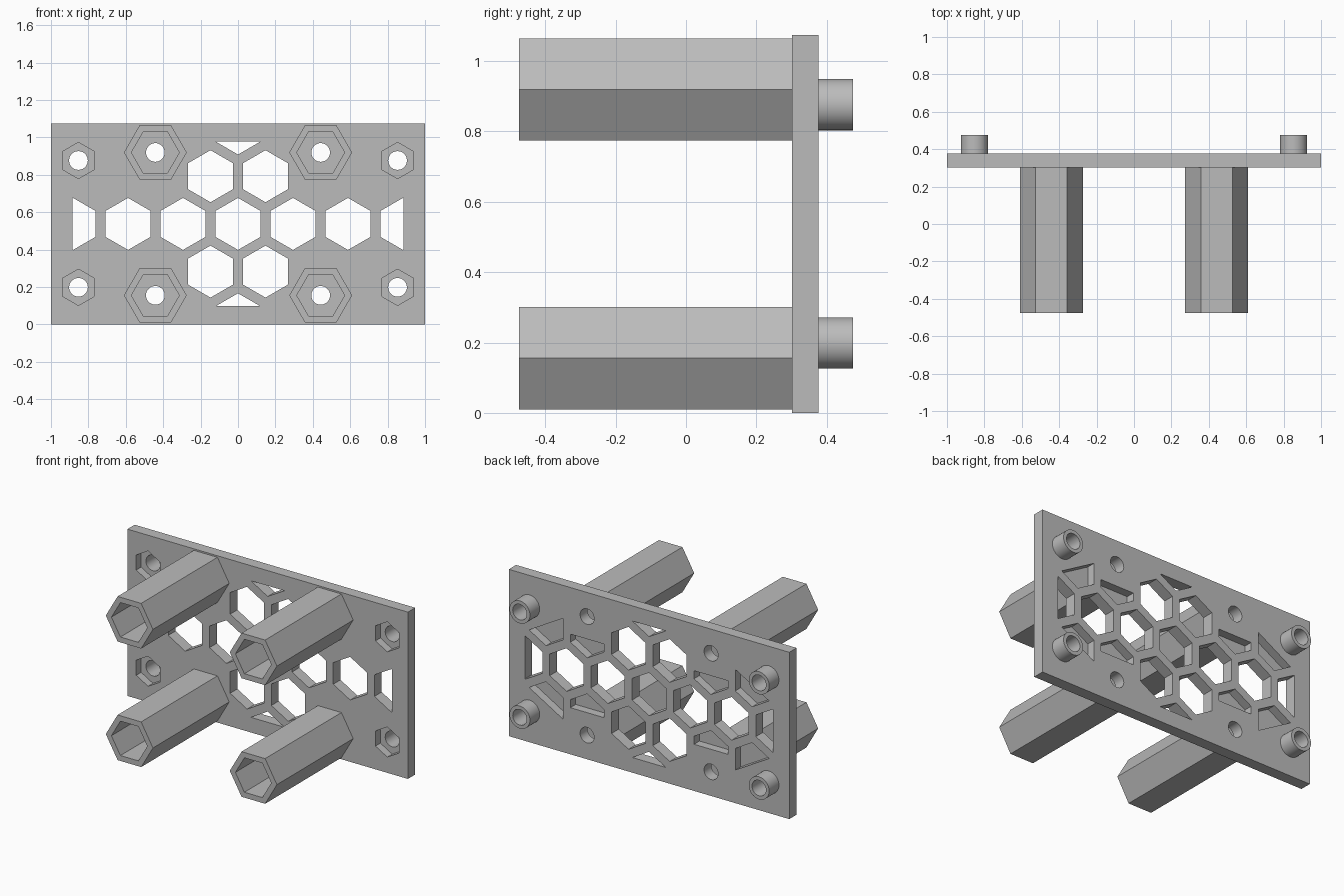
import bpy, bmesh
from math import pi, cos, sin
from mathutils import Vector

cube = bpy.data.objects.get("Cube")
if cube:
    bpy.data.objects.remove(cube, do_unlink=True)

grey = bpy.data.materials.new("plain grey")
grey.use_nodes = True
grey.diffuse_color = (0.5, 0.5, 0.5, 1)
grey.node_tree.nodes["Principled BSDF"].inputs["Base Color"].default_value = (0.5, 0.5, 0.5, 1)

FRONT, BACK = 0.302, 0.376      # plate faces
LEG_FRONT, PEG_BACK = -0.475, 0.475
WIDTH, HEIGHT = 2.0, 1.075
MID = HEIGHT / 2
PITCH, ROW = 0.294, 0.255       # honeycomb spacing
CELL = 0.139
BORE = 0.05
POINTED, FLAT = pi / 2, 0       # direction of the first corner


def ring(bm, x, z, y, radius, sides, start):
    return [bm.verts.new((x + radius * cos(start + 2 * pi * i / sides), y,
                          z + radius * sin(start + 2 * pi * i / sides)))
            for i in range(sides)]


def bridge(bm, a, b):
    for i in range(len(a)):
        j = (i + 1) % len(a)
        bm.faces.new((a[i], a[j], b[j], b[i]))


def prism(x, z, y0, y1, radius, sides=6, start=POINTED, cuts=()):
    """Solid prism along y, trimmed by half-planes (x, z, nx, nz)."""
    bm = bmesh.new()
    a = ring(bm, x, z, y0, radius, sides, start)
    b = ring(bm, x, z, y1, radius, sides, start)
    bridge(bm, a, b)
    bm.faces.new(a)
    bm.faces.new(b)
    for cx, cz, nx, nz in cuts:
        bmesh.ops.bisect_plane(bm, geom=bm.verts[:] + bm.edges[:] + bm.faces[:],
                               plane_co=(cx, 0, cz), plane_no=(nx, 0, nz), clear_outer=True)
        bmesh.ops.holes_fill(bm, edges=[e for e in bm.edges if e.is_boundary], sides=0)
    return bm


def tube(x, z, y0, y1, outer, inner, sides, start):
    bm = bmesh.new()
    loops = [ring(bm, x, z, y, r, sides, start)
             for y, r in ((y0, outer), (y1, outer), (y1, inner), (y0, inner))]
    for i in range(4):
        bridge(bm, loops[i], loops[(i + 1) % 4])
    return bm


def make(name, parts, material=True):
    mesh = bpy.data.meshes.new(name)
    whole = bmesh.new()
    for bm in parts:
        bmesh.ops.recalc_face_normals(bm, faces=bm.faces[:])
        bm.to_mesh(mesh)
        whole.from_mesh(mesh)
        bm.free()
    whole.to_mesh(mesh)
    whole.free()
    obj = bpy.data.objects.new(name, mesh)
    bpy.context.collection.objects.link(obj)
    if material:
        mesh.materials.append(grey)
    return obj


def select(obj):
    bpy.ops.object.select_all(action='DESELECT')
    obj.select_set(True)
    bpy.context.view_layer.objects.active = obj


def carve(target, parts):
    cutter = make("cutter", parts, material=False)
    cutter.hide_render = True
    mod = target.modifiers.new("carve", 'BOOLEAN')
    mod.operation, mod.solver, mod.object = 'DIFFERENCE', 'EXACT', cutter
    select(target)
    bpy.ops.object.modifier_apply(modifier=mod.name)
    bpy.data.objects.remove(cutter, do_unlink=True)


# Back plate
bm = bmesh.new()
bmesh.ops.create_cube(bm, size=1)
for v in bm.verts:
    v.co = Vector((v.co.x * WIDTH, (FRONT + BACK) / 2 + v.co.y * (BACK - FRONT),
                   MID + v.co.z * HEIGHT))
plate = make("mounting_plate", [bm])

legs = [(sx * 0.442, MID + sz * 0.382) for sx in (-1, 1) for sz in (-1, 1)]
pegs = [(sx * 0.853, MID + sz * 0.339) for sx in (-1, 1) for sz in (-1, 1)]
y0, y1 = FRONT - 0.1, BACK + 0.1

# Open honeycomb cells, trimmed to the border, and the screw holes
holes = []
for k in range(-3, 4):
    trim = [(0.885 * (k // 3), 0, k // 3, 0)] if abs(k) == 3 else []
    holes.append(prism(k * PITCH, MID, y0, y1, CELL, cuts=trim))
for s in (-1, 1):
    for side in (-1, 1):
        holes.append(prism(side * PITCH / 2, MID + s * ROW, y0, y1, CELL))
    holes.append(prism(0, MID + s * 2 * ROW, y0, y1, CELL, cuts=[(0, MID + s * 0.44, 0, s)]))
for x, z in legs + pegs:
    holes.append(prism(x, z, y0, y1, BORE, 32))
carve(plate, holes)

# Blind half cells on the back and nut pockets on the front
pockets = []
for sx in (-1, 1):
    for sz in (-1, 1):
        z = MID + sz * ROW
        pockets.append(prism(sx * PITCH * 1.5, z, BACK - 0.055, y1, CELL,
                             cuts=[(0, MID + sz * 0.237, 0, sz)]))
        x = sx * PITCH * 2.5
        pockets.append(prism(x, z, BACK - 0.055, y1, CELL, cuts=[(x, z, sx * 0.5, sz * 0.866)]))
for x, z in pegs:
    pockets.append(prism(x, z, y0, FRONT + 0.05, 0.097))
carve(plate, pockets)

# Hollow six-sided legs at the front
for x, z in legs:
    make("hex_leg", [tube(x, z, LEG_FRONT, FRONT, 0.168, 0.128, 6, FLAT)])

# Round pegs at the back
for x, z in pegs:
    peg = make("round_peg", [tube(x, z, BACK, PEG_BACK, 0.073, BORE, 32, FLAT)])
    select(peg)
    bpy.ops.object.shade_smooth_by_angle()
select(plate)
bpy.ops.object.shade_smooth_by_angle()
